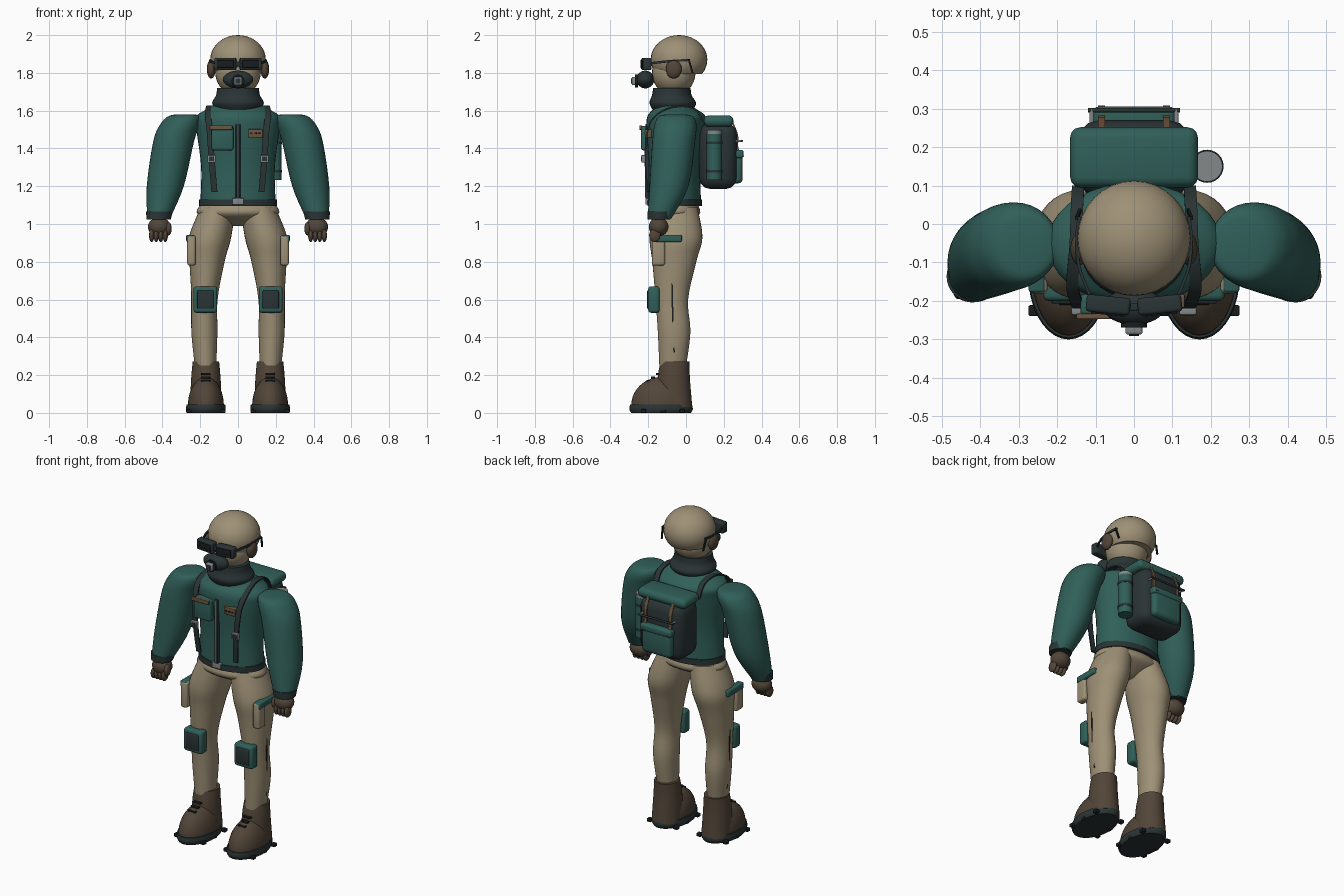
import bpy, bmesh
from math import cos, sin, pi, radians
from mathutils import Vector, Matrix

cube = bpy.data.objects.get("Cube")
if cube:
    bpy.data.objects.remove(cube, do_unlink=True)


def material(name, *rgb):
    mat = bpy.data.materials.new(name)
    mat.use_nodes = True
    mat.diffuse_color = (*rgb, 1)
    mat.node_tree.nodes["Principled BSDF"].inputs["Base Color"].default_value = (*rgb, 1)
    return mat


TAN = material("tan cloth", .34, .28, .18)
TEAL = material("teal cloth", .03, .115, .1)
DARK = material("dark webbing", .023, .034, .035)
BROWN = material("brown leather", .085, .06, .04)
GREY = material("grey metal", .23, .25, .25)
STRAP = material("tan brown strap", .15, .09, .05)
BLACK = material("black rubber", .01, .012, .013)


def finish(name, bm, mat):
    """Make the object; a part named left_ also gets its mirrored right_ twin."""
    names = [name]
    if name.startswith("left_"):
        names.append(name.replace("left_", "right_"))
    for part_name in names:
        bmesh.ops.recalc_face_normals(bm, faces=bm.faces)
        mesh = bpy.data.meshes.new(part_name)
        bm.to_mesh(mesh)
        mesh.materials.append(mat)
        mesh.shade_smooth()
        mesh.set_sharp_from_angle(angle=radians(45))
        part = bpy.data.objects.new(part_name, mesh)
        bpy.context.collection.objects.link(part)
        bmesh.ops.scale(bm, vec=(-1, 1, 1), verts=bm.verts)
    bm.free()


def smooth_path(points, steps=5):
    """Curve through the points, with each tangent taken from its neighbours."""
    points = [Vector(point) for point in points]
    padded = [points[0], *points, points[-1]]
    path = []
    for before, start, end, after in zip(padded, padded[1:], padded[2:], padded[3:]):
        leave = start + (end - before) / 6
        arrive = end - (after - start) / 6
        for step in range(steps):
            t = step / steps
            first, middle, last = start.lerp(leave, t), leave.lerp(arrive, t), arrive.lerp(end, t)
            path.append(first.lerp(middle, t).lerp(middle.lerp(last, t), t))
    return path + [points[-1]]


def loft(name, mat, depth, *rings, sides=36):
    """Skin level ellipses given as x, y, z, half width; depth scales y."""
    bm = bmesh.new()
    loops = []
    for x, y, z, radius in smooth_path(rings):
        angles = [2 * pi * i / sides for i in range(sides)]
        loops.append([bm.verts.new((x + radius * cos(a), y + depth * radius * sin(a), z)) for a in angles])
    for low, high in zip(loops, loops[1:]):
        for i in range(sides):
            bm.faces.new((low[i - 1], low[i], high[i], high[i - 1]))
    bm.faces.new(loops[0])
    bm.faces.new(loops[-1])
    finish(name, bm, mat)


def box(name, mat, centre, size, rounding=.2, turn=0):
    """Rounded box; rounding is a share of its thinnest side."""
    bm = bmesh.new()
    bmesh.ops.create_cube(bm, size=1, matrix=Matrix.Diagonal((*size, 1)))
    bmesh.ops.bevel(bm, geom=bm.edges[:], offset=rounding * min(size), segments=3, profile=.5, affect='EDGES')
    bm.transform(Matrix.Translation(centre) @ Matrix.Rotation(turn, 4, 'Z'))
    finish(name, bm, mat)


def ball(name, mat, centre, radii, floor=None):
    """Ellipsoid, cut off below the floor height when one is given."""
    bm = bmesh.new()
    bmesh.ops.create_uvsphere(bm, u_segments=32, v_segments=20, radius=1)
    bm.transform(Matrix.Translation(centre) @ Matrix.Diagonal((*radii, 1)))
    if floor is not None:
        bmesh.ops.bisect_plane(bm, geom=bm.verts[:] + bm.edges[:] + bm.faces[:],
                               plane_co=(0, 0, floor), plane_no=(0, 0, 1), clear_inner=True)
        bmesh.ops.holes_fill(bm, edges=[edge for edge in bm.edges if edge.is_boundary])
    finish(name, bm, mat)


def cylinder(name, mat, centre, radius, length, axis='Z'):
    direction = {'X': Vector((1, 0, 0)), 'Y': Vector((0, 1, 0)), 'Z': Vector((0, 0, 1))}[axis]
    bm = bmesh.new()
    bmesh.ops.create_cone(bm, cap_ends=True, segments=24, radius1=radius, radius2=radius, depth=length)
    bm.transform(Matrix.Translation(centre) @ direction.to_track_quat('Z', 'Y').to_matrix().to_4x4())
    finish(name, bm, mat)


def ribbon(name, mat, width, across, *points):
    """Flat band along the points, its width running along one axis."""
    half = Vector([width / 2 if axis == across else 0 for axis in 'XYZ'])
    bm = bmesh.new()
    rows = [(bm.verts.new(point - half), bm.verts.new(point + half)) for point in smooth_path(points)]
    for (a, b), (c, d) in zip(rows, rows[1:]):
        bm.faces.new((a, b, d, c))
    bmesh.ops.recalc_face_normals(bm, faces=bm.faces)
    bmesh.ops.solidify(bm, geom=bm.faces[:], thickness=.008)
    finish(name, bm, mat)


# Jacket, hem, buckle, collar and trouser seat
waist = -.06
loft("jacket", TEAL, .7, (0, waist, 1.1, .2), (0, waist, 1.3, .195), (0, -.055, 1.5, .22),
     (0, -.05, 1.57, .22), (0, waist, 1.61, .16), (0, -.07, 1.65, .1))
loft("jacket_hem", DARK, .7, (0, waist, 1.095, .207), (0, waist, 1.13, .206))
box("belt_buckle", GREY, (0, -.205, 1.12), (.06, .02, .035))
loft("collar", DARK, .9, (0, -.07, 1.6, .115), (0, -.07, 1.64, .137), (0, -.075, 1.68, .117), (0, -.075, 1.72, .11))
loft("trouser_seat", TAN, .62, (0, waist, .99, .05), (0, waist, 1.05, .21), (0, waist, 1.1, .2))

# Head and helmet
ball("head", TAN, (0, -.065, 1.8), (.12, .115, .12))
ball("helmet", TAN, (0, -.037, 1.87), (.147, .15, .13), floor=1.795)
ball("left_ear_cup", BROWN, (.142, -.065, 1.82), (.023, .042, .05))
ribbon("left_helmet_clip", BLACK, .01, 'Y', (.145, .015, 1.87), (.137, .035, 1.8))

# Goggles with their strap
box("left_goggle", DARK, (.067, -.21, 1.847), (.115, .045, .066), turn=.1)
box("left_goggle_lens", BLACK, (.067, -.234, 1.847), (.09, .005, .04), turn=.1)
box("goggle_bridge", DARK, (0, -.215, 1.847), (.04, .02, .025))
ribbon("left_goggle_strap", DARK, .012, 'Z', (.115, -.195, 1.85), (.147, -.11, 1.86), (.152, -.03, 1.866), (.146, .02, 1.868))

# Breathing mask
ball("mask", DARK, (0, -.215, 1.765), (.08, .047, .047))
cylinder("mask_ring", BLACK, (0, -.262, 1.757), .034, .014, 'Y')
box("mask_nozzle", GREY, (0, -.27, 1.757), (.044, .035, .044))
box("mask_valve", DARK, (0, -.288, 1.757), (.026, .005, .026))

# Zip, chest pocket and patch
box("zip", DARK, (0, -.205, 1.33), (.024, .02, .4))
box("zip_teeth", GREY, (0, -.214, 1.33), (.008, .008, .38))
box("chest_pocket", TEAL, (-.082, -.21, 1.455), (.115, .055, .13))
box("pocket_band", STRAP, (-.09, -.24, 1.51), (.12, .014, .024))
box("name_patch", STRAP, (.093, -.2, 1.48), (.077, .035, .045), rounding=.1)
for x in (.07, .093, .116):
    box("patch_mark", BLACK, (x, -.218, 1.48), (.013, .005, .008))

# Shoulder straps with buckles
ribbon("left_shoulder_strap", DARK, .032, 'X', (.145, .1, 1.53), (.148, .05, 1.61), (.152, -.06, 1.625),
       (.16, -.16, 1.58), (.15, -.205, 1.5), (.14, -.22, 1.35), (.125, -.207, 1.17))
box("left_strap_buckle", GREY, (.14, -.226, 1.345), (.044, .02, .04))
box("left_buckle_slot", DARK, (.14, -.237, 1.345), (.028, .005, .024))

# Backpack
box("backpack_body", DARK, (0, .17, 1.36), (.3, .2, .35), rounding=.3)
box("backpack_lid", TEAL, (0, .173, 1.545), (.332, .157, .06), rounding=.45)
box("backpack_pocket", TEAL, (0, .27, 1.3), (.2, .06, .17), rounding=.4)
box("pocket_flap", TEAL, (0, .275, 1.37), (.212, .06, .045), rounding=.3)
cylinder("backpack_bar", DARK, (0, .296, 1.44), .006, .24, 'X')
cylinder("left_bar_link", GREY, (.11, .275, 1.44), .006, .05, 'Y')
ribbon("left_pack_strap", STRAP, .018, 'X', (.085, .25, 1.54), (.085, .276, 1.47), (.085, .278, 1.4), (.085, .308, 1.36))

# Bottle on one side of the backpack
side_bottle = Vector((.19, .15, 1.355))
cylinder("bottle", TEAL, side_bottle, .041, .245)
cylinder("bottle_cap", GREY, side_bottle + Vector((0, 0, .13)), .04, .025)
for height in (-.075, .075):
    cylinder("bottle_band", DARK, side_bottle + Vector((0, 0, height)), .043, .014)

# Arm, cuff and gloved hand
loft("left_sleeve", TEAL, 1.05, (.42, -.14, 1.03, .06), (.385, -.09, 1.2, .098), (.34, -.065, 1.44, .108),
     (.305, -.055, 1.53, .105), (.285, -.055, 1.57, .085), (.28, -.055, 1.58, .05))
loft("left_cuff", DARK, .95, (.42, -.143, 1.025, .064), (.416, -.136, 1.065, .071))
ball("left_palm", BROWN, (.417, -.145, .985), (.06, .052, .05))
for finger in range(4):
    ball("left_finger", BROWN, (.385 + finger * .024, -.165, .94), (.014, .03, .035))
ball("left_thumb", BROWN, (.368, -.165, .975), (.017, .025, .035))

# Trouser leg, seam and thigh pocket
loft("left_trouser_leg", TAN, 1.25, (.172, -.07, .25, .057), (.178, -.063, .43, .069), (.177, -.075, .6, .069),
     (.164, -.062, .8, .093), (.148, -.053, .93, .112), (.105, -.055, 1.09, .092))
ribbon("left_trouser_seam", BLACK, .008, 'Y', (.25, -.075, .73), (.248, -.07, .5), (.238, -.063, .32))
box("left_thigh_pocket", TAN, (.247, -.146, .86), (.045, .07, .16), rounding=.3)
box("left_thigh_strap", TEAL, (.253, -.1, .924), (.042, .155, .038))

# Knee pad
box("left_knee_pad", TEAL, (.173, -.17, .6), (.126, .06, .14), rounding=.25)
box("left_knee_plate", DARK, (.173, -.198, .6), (.086, .018, .096), rounding=.3)

# Boot, sole, cleats and laces
foot = .17
loft("left_boot_shaft", BROWN, 1.1, (foot, -.06, .03, .085), (foot, -.065, .18, .078), (foot, -.058, .272, .07))
ball("left_boot_toe", BROWN, (foot, -.13, .04), (.095, .16, .15), floor=.03)
loft("left_sole", DARK, 1.6, (foot, -.132, 0, .099), (foot, -.132, .02, .105), (foot, -.132, .045, .102))
for y in (-.225, -.12, -.02):
    for offset in (-.09, .09):
        box("left_cleat", BLACK, (foot + offset, y, .01), (.028, .028, .02))
for step in range(4):
    box("left_lace", BLACK, (foot, -.2 + step * .025, .17 + step * .018), (.05, .02, .01))
